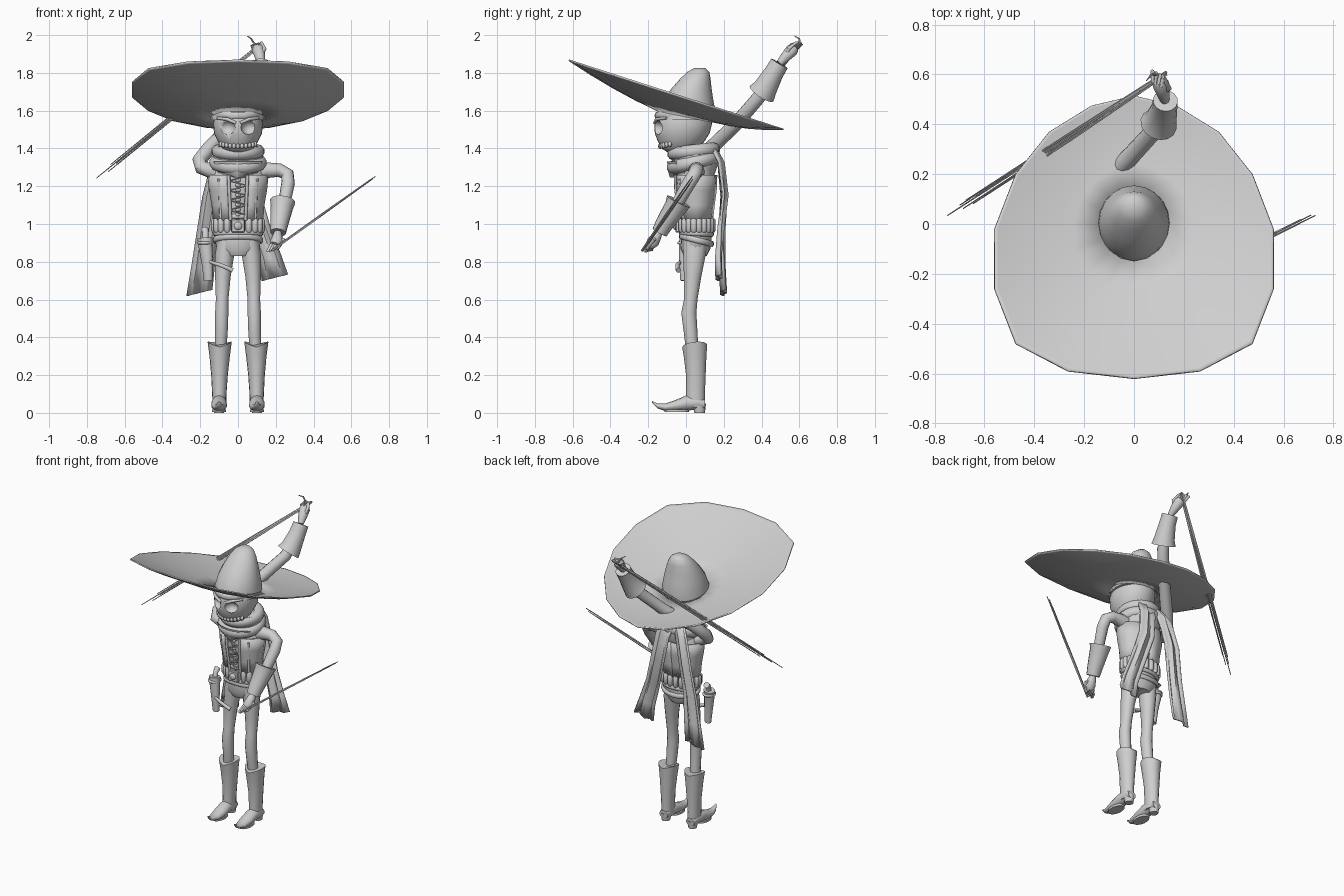
import bpy, bmesh, math, random
from mathutils import Vector, Quaternion, Matrix

random.seed(4)
cube = bpy.data.objects.get("Cube")
if cube:
    bpy.data.objects.remove(cube, do_unlink=True)

grey = bpy.data.materials.new("plain_grey")
grey.use_nodes = True
grey.diffuse_color = (0.62, 0.62, 0.62, 1)
grey.node_tree.nodes["Principled BSDF"].inputs["Base Color"].default_value = (0.62, 0.62, 0.62, 1)


def finish(name, bm, angle=50):
    bmesh.ops.recalc_face_normals(bm, faces=bm.faces)
    mesh = bpy.data.meshes.new(name)
    bm.to_mesh(mesh)
    bm.free()
    mesh.materials.append(grey)
    ob = bpy.data.objects.new(name, mesh)
    bpy.context.collection.objects.link(ob)
    bpy.ops.object.select_all(action='DESELECT')
    ob.select_set(True)
    bpy.context.view_layer.objects.active = ob
    bpy.ops.object.shade_smooth_by_angle(angle=math.radians(angle))
    return ob


def skin(name, rings, closed=True, caps=True, angle=50):
    """Bridge rings of points with quads."""
    bm = bmesh.new()
    rows = [[bm.verts.new(p) for p in r] for r in rings]
    n = len(rows[0])
    for a, b in zip(rows, rows[1:]):
        for i in range(n if closed else n - 1):
            j = (i + 1) % n
            bm.faces.new((a[i], a[j], b[j], b[i]))
    if caps:
        bm.faces.new(rows[0])
        bm.faces.new(rows[-1])
    return finish(name, bm, angle)


def circle(n):
    return [(math.sin(math.tau * i / n), -math.cos(math.tau * i / n)) for i in range(n)]


def loft(name, rings, n=20, caps=True):
    """Horizontal ellipses: x, y, z, half width, half depth."""
    return skin(name, [[(x + c * a, y + s * b, z) for c, s in circle(n)]
                       for x, y, z, a, b in rings], caps=caps)


def tube(name, pts, radii, n=12, flat=1.0, caps=True):
    """Round section swept along a path."""
    pts = [Vector(p) for p in pts]
    q, old, rings = Quaternion(), Vector((0, 0, 1)), []
    for i, p in enumerate(pts):
        d = (pts[min(i + 1, len(pts) - 1)] - pts[max(i - 1, 0)]).normalized()
        q = old.rotation_difference(d) @ q
        old = d
        rings.append([p + q @ Vector((c * radii[i] * flat, s * radii[i], 0)) for c, s in circle(n)])
    return skin(name, rings, caps=caps)


def ball(name, loc, size, n=16):
    bm = bmesh.new()
    bmesh.ops.create_uvsphere(bm, u_segments=n, v_segments=n // 2, radius=1,
                              matrix=Matrix.LocRotScale(Vector(loc), None, Vector(size)))
    return finish(name, bm)


def box(name, loc, size, rot=0):
    bm = bmesh.new()
    bmesh.ops.create_cube(bm, size=1, matrix=Matrix.LocRotScale(
        Vector(loc), Matrix.Rotation(rot, 3, 'Y'), Vector(size)))
    bmesh.ops.bevel(bm, geom=bm.edges[:], offset=min(size) * 0.2, segments=1, affect='EDGES')
    return finish(name, bm, 30)


def hoop(name, loc, rx, ry, r, tilt=0, flat=1.0, n=24):
    """Closed ring, lower at the front by the tilt."""
    rings = []
    for c, s in circle(n) + [circle(n)[0]]:
        rings.append([(loc[0] + c * (rx + r * u), loc[1] + s * (ry + r * u),
                       loc[2] + tilt * s + r * v * flat) for u, v in circle(10)])
    return skin(name, rings, caps=False)


def thicken(ob, t):
    m = ob.modifiers.new("thickness", 'SOLIDIFY')
    m.thickness, m.offset = t, 0


# wide egg-shaped brim, dished and tipped back
half = [(0, -.62), (.265, -.59), (.475, -.48), (.56, -.26), (.56, -.02),
        (.475, .2), (.34, .37), (.17, .475), (0, .515)]
rim = half + [(-x, y) for x, y in half[-2:0:-1]]
brim = []
for t in (0, .03, .25, .5, .75, 1):
    brim.append([((1 - t) * x + t * c * .14, (1 - t) * y + t * s * .15,
                  (1 - t) * (1.667 - .323 * y) + t * (1.57 - .03 * s) - .05 * t * (1 - t))
                 for (x, y), (c, s) in zip(rim, circle(16))])
thicken(skin("hat_brim", brim, caps=False), .008)
loft("hat_crown", [(0, 0, 1.55, .145, .155), (0, .005, 1.6, .14, .15), (0, .012, 1.66, .128, .132),
                   (0, .03, 1.72, .108, .105), (0, .05, 1.77, .085, .08),
                   (0, .065, 1.805, .06, .058), (0, .072, 1.825, .03, .03)])

# skull with hollow sockets
head = loft("head", [(0, -.03, 1.375, .05, .06), (0, -.03, 1.4, .085, .1), (0, -.025, 1.44, .108, .125),
                     (0, -.02, 1.48, .127, .145), (0, -.015, 1.53, .132, .153),
                     (0, -.01, 1.58, .125, .145), (0, 0, 1.62, .11, .125)], 28)
for s in (-1, 1):
    cutter = ball("socket_cutter", (s * .062, -.165, 1.51), (.047, .05, .04))
    cutter.hide_render = True
    m = head.modifiers.new("socket", 'BOOLEAN')
    m.operation, m.object, m.solver = 'DIFFERENCE', cutter, 'EXACT'
    bpy.context.view_layer.objects.active = head
    bpy.ops.object.modifier_apply(modifier=m.name)
    bpy.data.objects.remove(cutter, do_unlink=True)
    tube("brow", [(s * .012, -.166, 1.535), (s * .06, -.155, 1.556), (s * .11, -.105, 1.56)],
         [.008, .01, .006], 8)
hoop("mask_band", (0, -.01, 1.582), .124, .145, .011, .008, 1.8)
for i in range(11):
    a = (i - 5) * .2
    ball("tooth", (.108 * math.sin(a), -.025 - .112 * math.cos(a), 1.412 + .015 * math.sin(a) ** 2),
         (.011, .011, .016), 8)

# scarf folds and the two long tails behind
loft("scarf_core", [(0, .05, 1.26, .12, .1), (0, .05, 1.33, .14, .125), (0, .04, 1.41, .125, .12)])
hoop("scarf_upper_fold", (0, .04, 1.385), .105, .105, .036, .012)
hoop("scarf_lower_fold", (0, .04, 1.325), .115, .105, .038, .025)
skin("scarf_front_drape", [[(x * w, y + .05 * x * x, z) for x in (-1, -.5, 0, .5, 1)]
                           for w, y, z in ((.13, -.1, 1.33), (.1, -.095, 1.28), (.02, -.085, 1.245))],
     closed=False, caps=False)


def tail(name, path):
    rows = []
    for i, (x, y, z, w) in enumerate(path):
        rows.append([(x + u * w, y + .014 * math.sin(u * 5 + i * .4), z + u * w * .25)
                     for u in (-1, -.6, -.2, .2, .6, 1)])
    thicken(skin(name, rows, closed=False, caps=False), .014)


tail("scarf_tail_right", [(-.04, .14, 1.41, .05), (-.09, .18, 1.33, .05), (-.135, .2, 1.15, .05),
                          (-.165, .19, .95, .052), (-.185, .195, .78, .06), (-.205, .2, .635, .065)])
tail("scarf_tail_left", [(.03, .14, 1.41, .05), (.045, .185, 1.32, .05), (.07, .205, 1.15, .05),
                         (.12, .185, .97, .05), (.17, .175, .82, .055), (.195, .175, .715, .066)])

# torso, open waistcoat and lacing
loft("torso", [(0, .055, .92, .115, .075), (0, .055, 1.03, .112, .072), (0, .05, 1.13, .128, .085),
               (0, .05, 1.22, .145, .098), (0, .055, 1.28, .14, .09), (0, .055, 1.33, .1, .07)])
for s in (-1, 1):
    rows = []
    for z, rx, ry in ((1.02, .128, .086), (1.1, .134, .094), (1.18, .148, .105), (1.26, .156, .108)):
        rows.append([(s * rx * math.sin(a), .052 - ry * math.cos(a), z)
                     for a in (.32, .7, 1.1, 1.6, 2.1, 2.6, math.pi)])
    thicken(skin("waistcoat_half", rows, closed=False, caps=False), .012)
    tube("waistcoat_edge", [(s * .04, -.034, 1.02), (s * .043, -.042, 1.1), (s * .047, -.053, 1.18),
                            (s * .05, -.056, 1.26)], [.009] * 4, 8)
    tube("waistcoat_seam", [(s * .09, -.013, 1.03), (s * .094, -.02, 1.13), (s * .1, -.031, 1.24)],
         [.008] * 3, 8)
for i in range(8):
    z = 1.05 + i * .026
    ball("spine_bead", (0, -.024 - .12 * (z - 1.05), z), (.016, .014, .012), 10)
    s = 1 if i % 2 else -1
    tube("lace", [(-s * .04, -.042 - .08 * (z - 1.05), z), (s * .04, -.042 - .08 * (z - 1.05), z + .02)],
         [.004, .004], 6)

# belts, pouches and buckle
loft("hips", [(0, .05, .83, .07, .06), (0, .05, .87, .115, .08), (0, .055, .93, .122, .08), (0, .055, .98, .115, .076)])
hoop("waist_belt_top", (0, .055, 1.04), .12, .08, .009, 0, 1.4)
hoop("waist_belt_bottom", (0, .055, .95), .124, .083, .01, -.004, 1.4)
hoop("hip_belt", (0, .055, .915), .124, .083, .01, -.02, 1.6)
for i in range(20):
    a = math.tau * (i + .5) / 20
    x, y = .127 * math.sin(a), .055 - .086 * math.cos(a)
    tube("belt_pouch", [(x, y, .955), (x, y, .965), (x, y, 1.02), (x, y, 1.03)], [.01, .017, .017, .01], 8)
box("belt_buckle", (0, -.045, .99), (.07, .022, .07))
ball("buckle_boss", (0, -.057, .99), (.022, .012, .022), 12)

# holster with grip on the right hip, small strap
tube("holster", [(-.175, .0, .925), (-.172, -.005, .88), (-.163, -.01, .8), (-.158, -.01, .7)],
     [.042, .038, .032, .024], 14, .8)
hoop("holster_rim", (-.175, 0, .9), .033, .038, .008)
tube("pistol_grip", [(-.172, 0, .9), (-.172, .005, .95), (-.175, .03, .97)], [.018, .016, .02], 10)
tube("hip_strap", [(-.15, -.03, .8), (-.1, -.045, .785), (-.05, -.045, .765), (-.03, -.04, .755)],
     [.008, .011, .012, .014], 8)

# legs and pointed boots
for s, side in ((-1, "right"), (1, "left")):
    loft(side + "_leg", [(s * .095, .035, .3, .03, .032), (s * .088, .025, .42, .034, .036),
                         (s * .086, .015, .53, .036, .04), (s * .084, .025, .6, .034, .036),
                         (s * .08, .035, .72, .042, .046), (s * .07, .045, .84, .052, .06),
                         (s * .06, .05, .92, .05, .065)], 14)
    shaft = [(s * .098, .05, .03, .036, .05), (s * .099, .05, .1, .038, .05), (s * .098, .052, .2, .044, .052),
             (s * .097, .048, .3, .054, .06), (s * .097, .046, .36, .064, .066)]
    boot = loft(side + "_boot_shaft", shaft, 16)
    for v in boot.data.vertices:
        if v.co.z > .34:
            v.co.z += .35 * abs(v.co.x - s * .097) + .1 * (v.co.y - .046) - .006
    skin(side + "_boot_foot", [[(s * .1 + c * w, y, z + k * h) for c, k in circle(14)]
                               for y, z, w, h in ((.1, .045, .03, .025), (.06, .055, .038, .038),
                                                  (0, .052, .04, .04), (-.06, .038, .042, .028),
                                                  (-.11, .03, .034, .02), (-.15, .036, .02, .013),
                                                  (-.18, .058, .005, .005))])
    loft(side + "_boot_heel", [(s * .1, .072, 0, .026, .028), (s * .1, .07, .05, .034, .036)], 12)
    skin(side + "_boot_sole", [[(s * .1 + c * .038, -.05 + k * .065, z) for c, k in circle(14)]
                               for z in (.004, .018)])


# hands and fingers
def hand(name, wrist, palm, tip, across):
    w, p, t, a = (Vector(v) for v in (wrist, palm, tip, across))
    tube(name + "_palm", [w, w.lerp(p, .4), p, p.lerp(t, .4)], [.018, .026, .034, .026], 12)
    for i in (-1.5, -.5, .5, 1.5):
        o = a * i * .017
        tube(name + "_finger", [p + o, t + o, t.lerp(w, .25) + o * .8 + a.cross(t - p) * .5],
             [.011, .01, .007], 8)
    tube(name + "_thumb", [w.lerp(p, .5), p + a * .04, t + a * .035], [.011, .011, .007], 8)


# left arm bent down at the hip
tube("left_arm", [(.09, .055, 1.265), (.15, .055, 1.285), (.22, .055, 1.285), (.262, .045, 1.262),
                  (.265, .015, 1.215), (.245, -.045, 1.11), (.22, -.12, 1)],
     [.045, .042, .036, .036, .036, .032, .026])
tube("left_cuff", [(.236, -.04, 1.12), (.232, -.055, 1.09), (.218, -.115, 1), (.212, -.14, .955)],
     [.068, .06, .048, .042], 14)
hand("left_hand", (.212, -.14, .96), (.205, -.175, .905), (.18, -.21, .86), (.9, .1, .3))

# right arm thrown up behind the hat
tube("right_arm", [(-.09, .055, 1.265), (-.15, .045, 1.285), (-.195, .045, 1.3), (-.205, .075, 1.335),
                   (-.15, .135, 1.405), (-.02, .265, 1.53), (.09, .385, 1.67), (.12, .48, 1.81)],
     [.045, .04, .038, .038, .038, .037, .036, .026])
tube("right_cuff", [(.098, .4, 1.69), (.108, .42, 1.72), (.122, .465, 1.8), (.126, .495, 1.85)],
     [.075, .064, .052, .05], 14)
hand("right_hand", (.124, .495, 1.85), (.108, .56, 1.92), (.095, .6, 1.955), (.8, -.4, .2))
tube("right_finger_tip", [(.09, .6, 1.95), (.07, .6, 1.98), (.05, .575, 1.995)], [.006, .005, .002], 6)


# bundles of thin tapering rods held in each hand
def rods(name, start, end, count, spread):
    a, b = Vector(start), Vector(end)
    for i in range(count):
        o = Vector([random.uniform(-spread, spread) for _ in range(3)])
        e = a.lerp(b, 1 - .13 * i / count) + o
        tube(name, [a + o * .3, (a + e) / 2 + o * .4, e], [.006, .005, .0025], 5)


rods("left_rod", (.18, -.23, .86), (.735, .045, 1.255), 4, .014)
rods("right_rod", (.125, .605, 1.955), (-.735, .05, 1.255), 6, .02)
